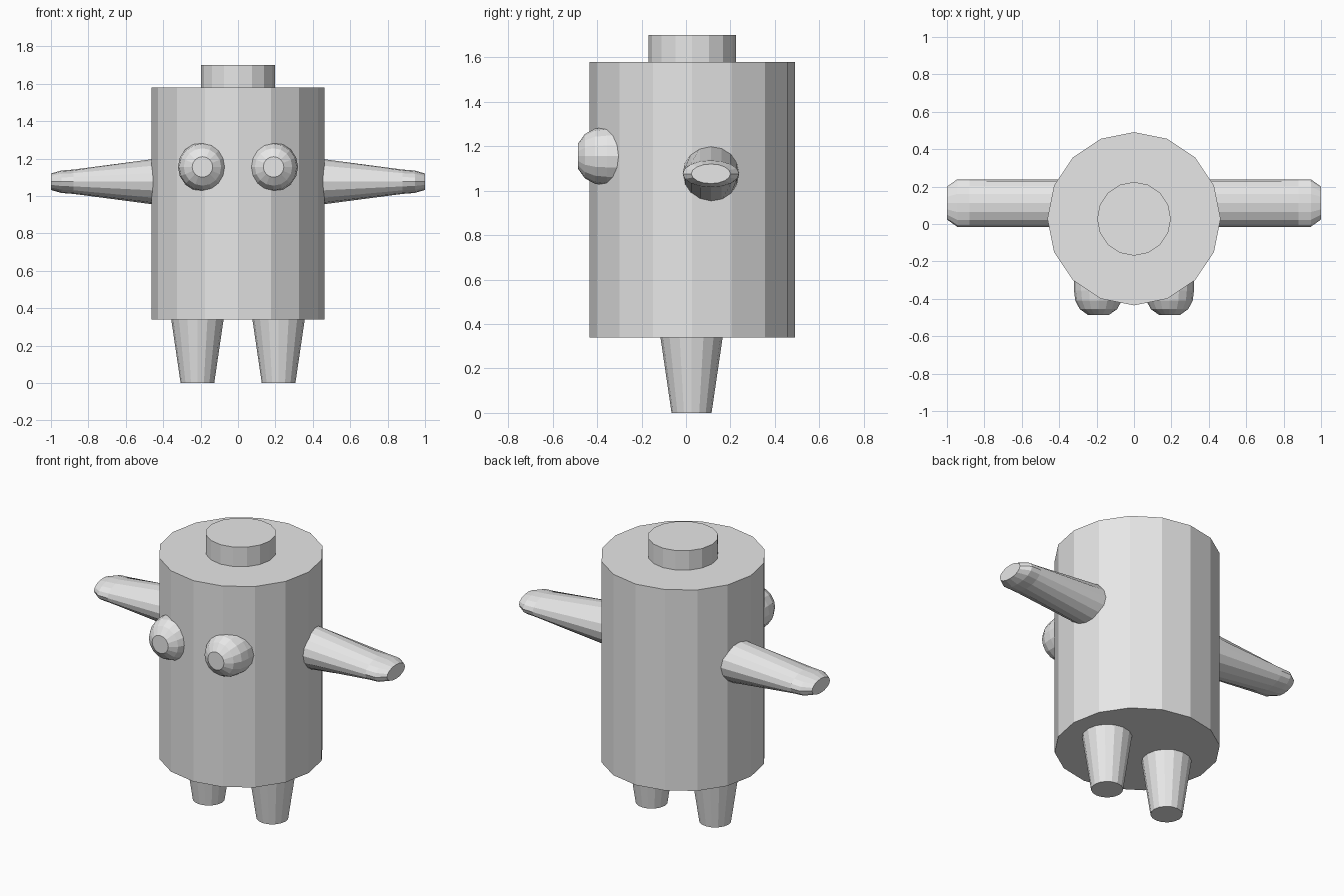
import bpy, bmesh
from math import cos, sin, pi
from mathutils import Vector

if "Cube" in bpy.data.objects:
    bpy.data.objects.remove(bpy.data.objects["Cube"])

SIDES = 16
grey = bpy.data.materials.new("plain grey")
grey.diffuse_color = (0.8, 0.8, 0.8, 1)
grey.use_nodes = True
grey.node_tree.nodes["Principled BSDF"].inputs["Base Color"].default_value = grey.diffuse_color


def loft(name, axis, rings):
    """Closed flat-faced tube; each ring is (centre, radius_u, radius_v)."""
    u, v = {"x": ((0, 1, 0), (0, 0, 1)),
            "y": ((1, 0, 0), (0, 0, 1)),
            "z": ((1, 0, 0), (0, 1, 0))}[axis]
    u, v = Vector(u), Vector(v)
    bm = bmesh.new()
    loops = []
    for centre, ru, rv in rings:
        loops.append([bm.verts.new(Vector(centre)
                      + u * ru * cos(2 * pi * i / SIDES)
                      + v * rv * sin(2 * pi * i / SIDES))
                      for i in range(SIDES)])
    for a, b in zip(loops, loops[1:]):
        for i in range(SIDES):
            j = (i + 1) % SIDES
            bm.faces.new((a[i], a[j], b[j], b[i]))
    bm.faces.new(loops[0])
    bm.faces.new(loops[-1])
    bmesh.ops.recalc_face_normals(bm, faces=bm.faces)
    mesh = bpy.data.meshes.new(name)
    bm.to_mesh(mesh)
    bm.free()
    mesh.materials.append(grey)
    obj = bpy.data.objects.new(name, mesh)
    bpy.context.collection.objects.link(obj)
    return obj


# Barrel body and the short cap on top
CY = 0.028
loft("body", "z", [((0, CY, z), 0.463, 0.463) for z in (0.34, 1.58)])
loft("top_cap", "z", [((0, CY, z), 0.197, 0.197) for z in (1.58, 1.70)])

for side, s in (("left", -1), ("right", 1)):
    # Tapered leg
    loft(side + "_leg", "z", [((s * 0.217, 0.025, 0), 0.09, 0.09),
                              ((s * 0.217, 0.025, 0.34), 0.14, 0.14)])

    # Arm: constant depth, thinning in height, with a bevelled tip
    arm = [(0.40, 0.127, 0.128), (0.88, 0.127, 0.065),
           (0.945, 0.127, 0.060), (1.0, 0.088, 0.044)]
    loft(side + "_arm", "x", [((s * x, 0.112, 1.076), ry, rz)
                              for x, ry, rz in arm])

    # Domed eye
    eye = [(-0.487, 0.055), (-0.455, 0.100), (-0.410, 0.124),
           (-0.355, 0.131), (-0.290, 0.131)]
    loft(side + "_eye", "y", [((s * 0.19, y, 1.155), r, r)
                              for y, r in eye])
